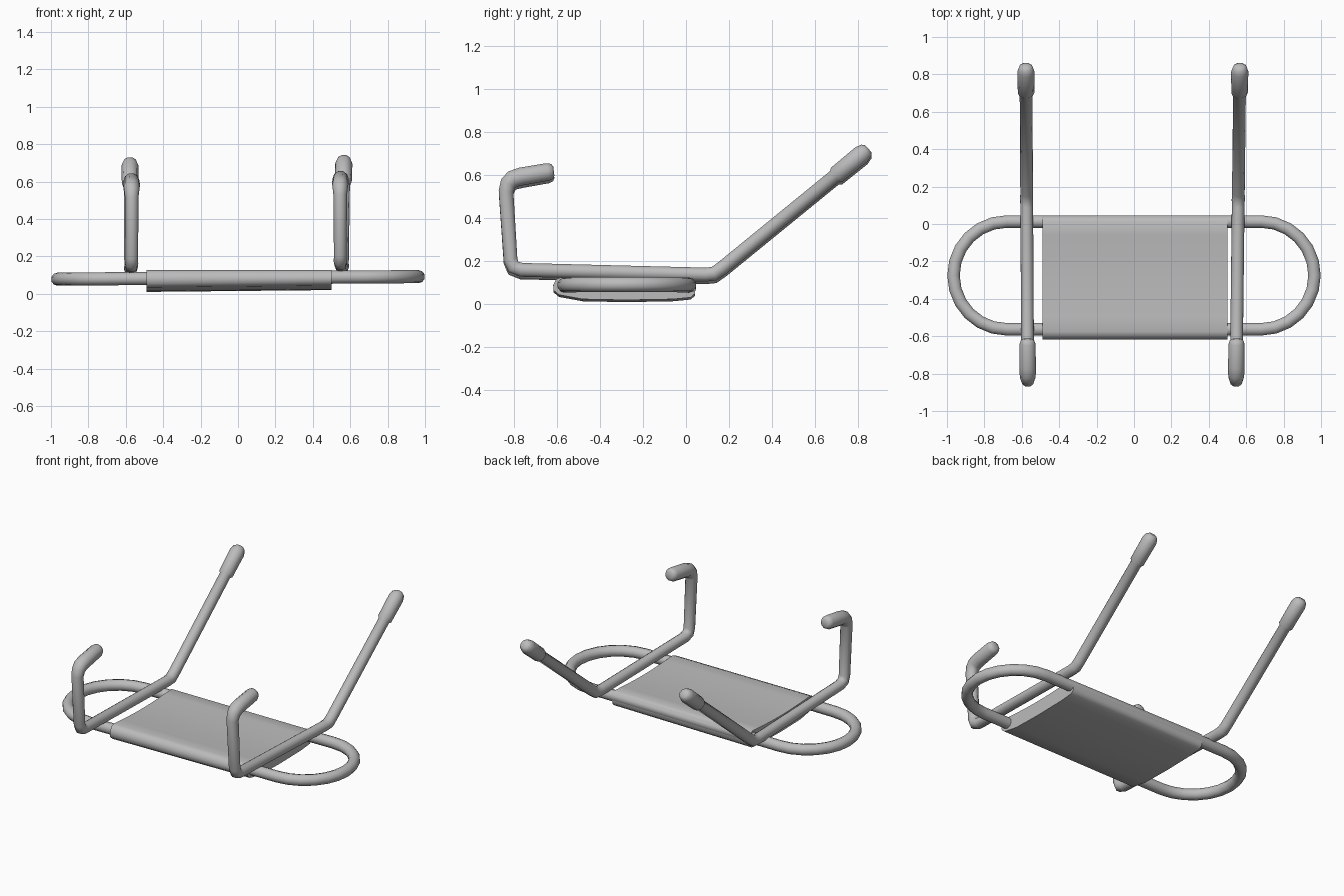
import bpy, bmesh, math
from mathutils import Vector

if "Cube" in bpy.data.objects:
    bpy.data.objects.remove(bpy.data.objects["Cube"])

grey = bpy.data.materials.new("grey")
grey.diffuse_color = (0.5, 0.5, 0.5, 1)
grey.use_nodes = True
grey.node_tree.nodes["Principled BSDF"].inputs["Base Color"].default_value = grey.diffuse_color


def finish(bm, name, angle):
    bmesh.ops.recalc_face_normals(bm, faces=bm.faces)
    mesh = bpy.data.meshes.new(name)
    bm.to_mesh(mesh)
    bm.free()
    mesh.materials.append(grey)
    ob = bpy.data.objects.new(name, mesh)
    bpy.context.collection.objects.link(ob)
    bpy.ops.object.select_all(action='DESELECT')
    ob.select_set(True)
    bpy.context.view_layer.objects.active = ob
    bpy.ops.object.shade_smooth_by_angle(angle=math.radians(angle))
    return ob


def tube(name, points, radii, side, closed=False, sides=10):
    """Sweep a round section along a path lying in the plane normal to side."""
    bm = bmesh.new()
    pts = [Vector(p) for p in points]
    side = Vector(side)
    n = len(pts)
    rings = []
    for i, p in enumerate(pts):
        a = pts[i - 1] if closed or i else p
        b = pts[(i + 1) % n] if closed or i < n - 1 else p
        tangent = (p - a).normalized() + (b - p).normalized()
        up = side.cross(tangent).normalized()
        rings.append([bm.verts.new(p + radii[i] * (
            math.cos(k * math.tau / sides) * side + math.sin(k * math.tau / sides) * up))
            for k in range(sides)])
    for i in range(n if closed else n - 1):
        r, s = rings[i], rings[(i + 1) % n]
        for k in range(sides):
            j = (k + 1) % sides
            bm.faces.new((r[k], r[j], s[j], s[k]))
    if not closed:
        bm.faces.new(rings[0])
        bm.faces.new(rings[-1])
    return finish(bm, name, 60)


# Long loop frame with round ends, slightly higher on the right
loop = []
for sx in (1, -1):
    for i in range(13):
        a = -math.pi / 2 + math.pi * i / 12
        x = sx * (0.68 + 0.285 * math.cos(a))
        y = -0.275 + sx * 0.288 * math.sin(a)
        loop.append((x, y, 0.085 + 0.007 * x))
tube("loop_frame", loop, [0.035] * len(loop), (0, 0, 1), closed=True)

# Bent side rails: hooked grip in front, long slanted arm behind (y, z, radius)
rail = [(-0.614, 0.613, 0.022), (-0.622, 0.612, 0.036), (-0.642, 0.609, 0.043),
        (-0.765, 0.588, 0.044), (-0.805, 0.576, 0.043), (-0.826, 0.555, 0.040),
        (-0.836, 0.52, 0.036), (-0.815, 0.20, 0.034), (-0.802, 0.168, 0.035),
        (-0.765, 0.154, 0.034), (0.09, 0.132, 0.034), (0.13, 0.136, 0.035),
        (0.165, 0.16, 0.034), (0.69, 0.588, 0.034), (0.70, 0.596, 0.044),
        (0.815, 0.690, 0.046), (0.838, 0.709, 0.037), (0.847, 0.717, 0.022)]
for name, front_x, back_x, dz in (("right_rail", 0.546, 0.566, 0.006),
                                  ("left_rail", -0.568, -0.578, -0.006)):
    path = [(front_x + (back_x - front_x) * (y + 0.85) / 1.7, y, z + dz) for y, z, r in rail]
    tube(name, path, [p[2] for p in rail], (1, 0, 0))

# Fabric panel stretched over both long bars: near-flat top, shallow underside
top = []
for i in range(9):
    t = i / 8
    top.append((-0.575 + 0.59 * t, 0.127 - 0.012 * math.sin(math.pi * t)))
back_wrap = [(0.036, 0.115), (0.044, 0.085), (0.042, 0.04), (0.022, 0.022)]
under = [(-0.06, 0.014), (-0.28, 0.010), (-0.48, 0.014)]
front_wrap = [(-0.59, 0.034), (-0.615, 0.055), (-0.617, 0.09), (-0.602, 0.118)]
profile = top + back_wrap + under + front_wrap
bm = bmesh.new()
rings = []
for i in range(9):
    x = -0.488 + 0.988 * i / 8
    rings.append([bm.verts.new((x, y, z + 0.01 * (x + 0.49) * (z < 0.06))) for y, z in profile])
for r, s in zip(rings, rings[1:]):
    for k in range(len(profile)):
        j = (k + 1) % len(profile)
        bm.faces.new((r[k], r[j], s[j], s[k]))
bm.faces.new(rings[0])
bm.faces.new(rings[-1])
finish(bm, "fabric_panel", 75)
